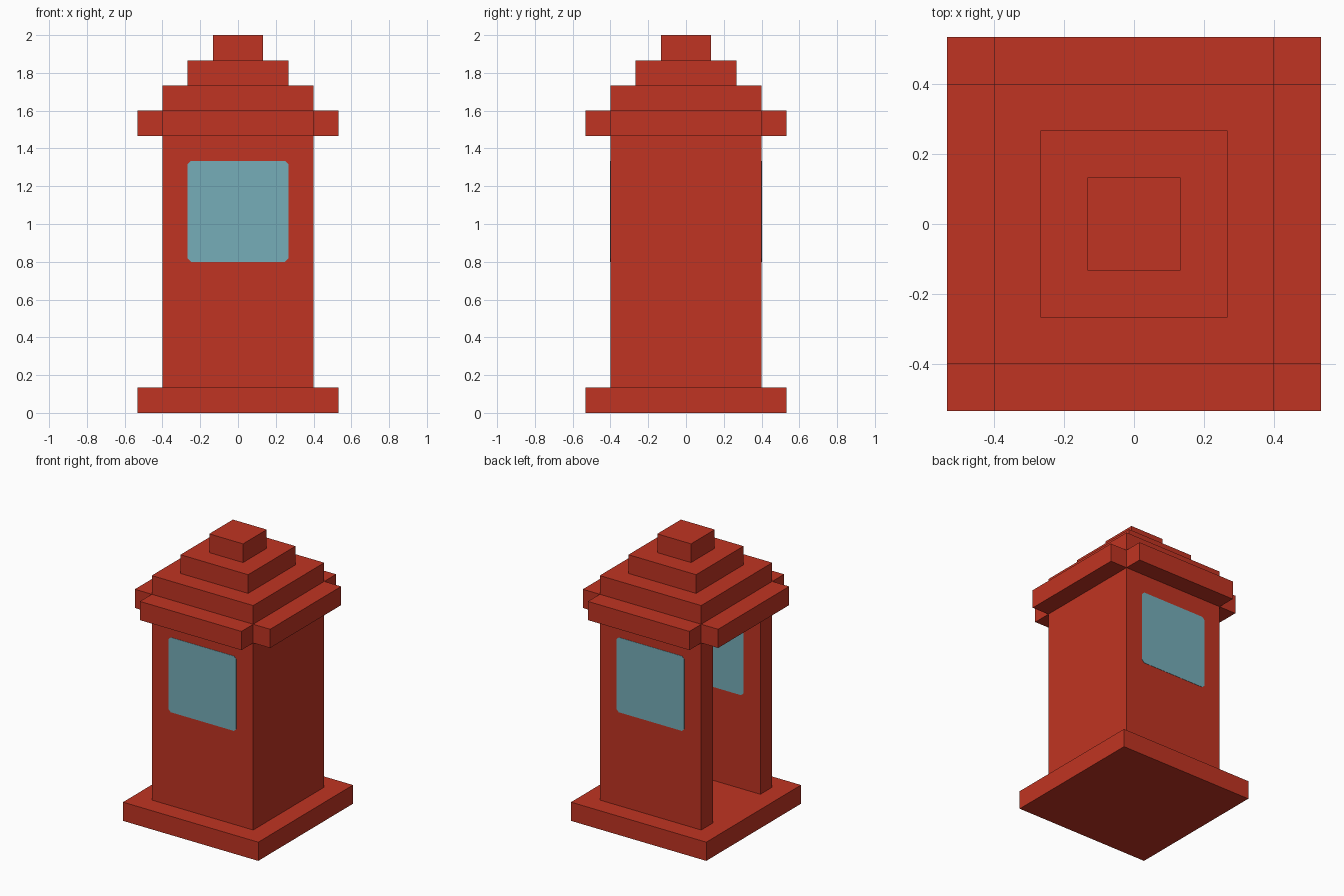
import bpy
import bmesh
from mathutils import Matrix, Vector

cube = bpy.data.objects.get("Cube")
if cube:
    bpy.data.objects.remove(cube, do_unlink=True)

U = 2 / 15  # block size: the model is 15 blocks tall


def make_material(name, rgb):
    mat = bpy.data.materials.new(name)
    mat.use_nodes = True
    mat.diffuse_color = (*rgb, 1)
    bsdf = next(n for n in mat.node_tree.nodes if n.type == 'BSDF_PRINCIPLED')
    bsdf.inputs["Base Color"].default_value = (*rgb, 1)
    bsdf.inputs["Roughness"].default_value = 0.8
    return mat


RED = make_material("post box red", (0.527, 0.034, 0.016))
GLASS = make_material("window blue", (0.181, 0.418, 0.485))


def prism(name, outline, z0, z1, mat, transform=Matrix()):
    """Extrude a flat outline (in blocks) from z0 to z1."""
    bm = bmesh.new()
    face = bm.faces.new([bm.verts.new((x * U, y * U, z0 * U)) for x, y in outline])
    top = bmesh.ops.extrude_face_region(bm, geom=[face])["geom"]
    verts = [v for v in top if isinstance(v, bmesh.types.BMVert)]
    bmesh.ops.translate(bm, verts=verts, vec=Vector((0, 0, (z1 - z0) * U)))
    bmesh.ops.transform(bm, matrix=transform, verts=bm.verts)
    bmesh.ops.recalc_face_normals(bm, faces=bm.faces)
    mesh = bpy.data.meshes.new(name)
    bm.to_mesh(mesh)
    bm.free()
    mesh.materials.append(mat)
    obj = bpy.data.objects.new(name, mesh)
    bpy.context.collection.objects.link(obj)
    return obj


def square(h):
    return [(-h, -h), (h, -h), (h, h), (-h, h)]


# Base slab
prism("base", square(4), 0, 1, RED)

# U-shaped walls, open on the -x side
prism("walls", [(-3, -3), (3, -3), (3, 3), (-3, 3),
                (-3, 2), (2, 2), (2, -2), (-3, -2)], 1, 11, RED)

# Cross-shaped eaves with notched corners
prism("eaves", [(-3, -4), (3, -4), (3, -3), (4, -3), (4, 3), (3, 3),
                (3, 4), (-3, 4), (-3, 3), (-4, 3), (-4, -3), (-3, -3)], 11, 12, RED)

# Stepped roof
for i, half in enumerate((3, 2, 1)):
    prism(f"roof_step_{i + 1}", square(half), 12 + i, 13 + i, RED)

# Window panes with clipped corners, showing on both faces of the wall
h, c = 2, 1.87
pane = [(-c, -h), (c, -h), (h, -c), (h, c), (c, h), (-c, h), (-h, c), (-h, -c)]
for name, y in (("front_window", -2.5), ("back_window", 2.5)):
    place = Matrix.Translation((0, y * U, 8 * U)) @ Matrix.Rotation(1.5707963, 4, 'X')
    prism(name, pane, -0.515, 0.515, GLASS, place)
